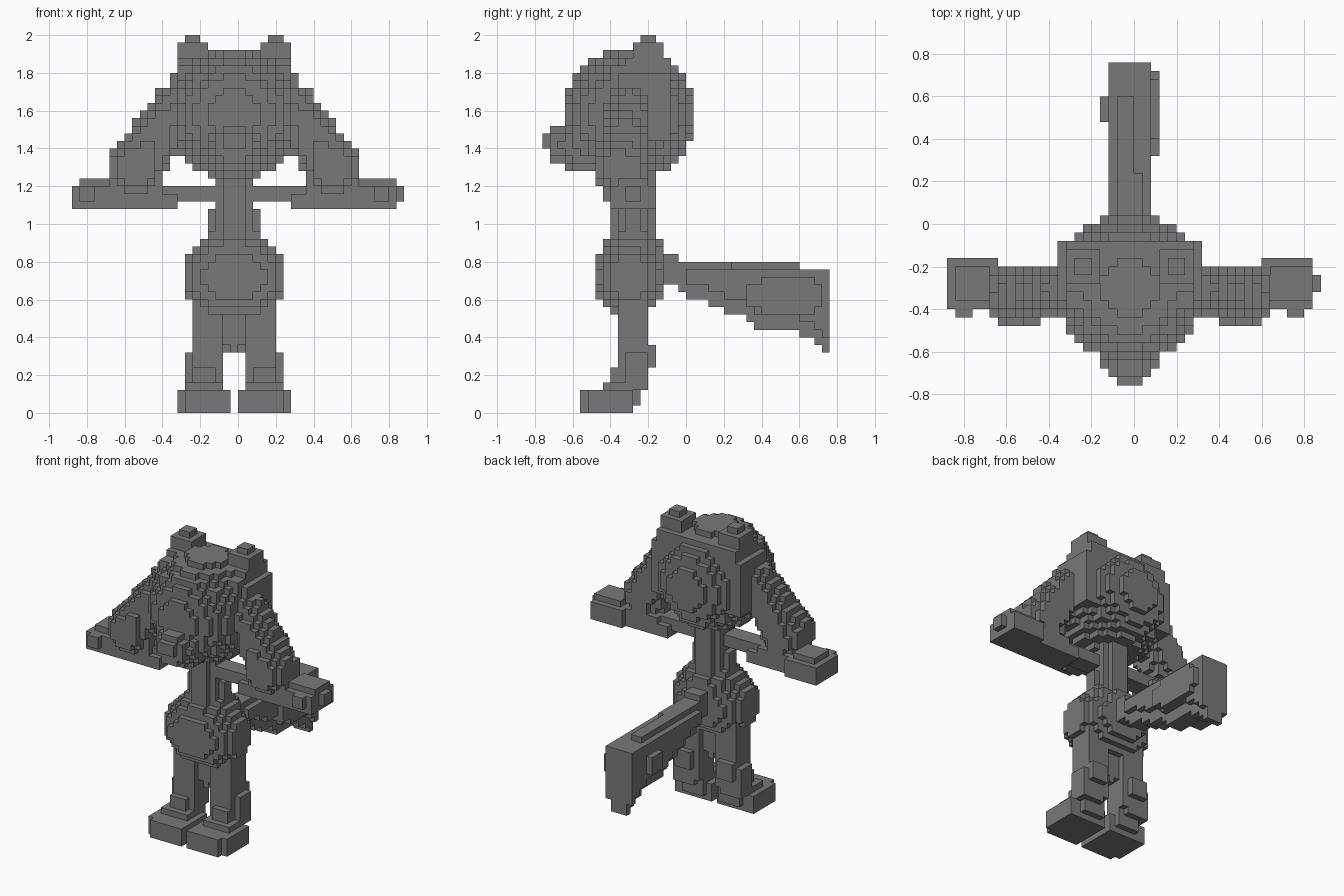
import bpy
import bmesh
from mathutils import Vector

if "Cube" in bpy.data.objects:
    bpy.data.objects.remove(bpy.data.objects["Cube"], do_unlink=True)

U = 0.04     # block edge
MID = -0.02  # mirror plane of the body

grey = bpy.data.materials.new("stone grey")
grey.use_nodes = True
grey.diffuse_color = (0.19, 0.19, 0.19, 1)
grey.node_tree.nodes["Principled BSDF"].inputs["Base Color"].default_value = (0.19, 0.19, 0.19, 1)

GRID = [(i, j, k) for i in range(-23, 23) for j in range(-20, 20) for k in range(50)]
owner = {}


# Solid tests: each returns a function telling whether a point is inside
def box(x0, x1, y0, y1, z0, z1):
    return lambda p: x0 < p.x < x1 and y0 < p.y < y1 and z0 < p.z < z1


def blob(centre, radii, power=2):
    return lambda p: sum(abs((p[a] - centre[a]) / radii[a]) ** power for a in range(3)) < 1


def limb(start, end, r0, r1):
    a, b = Vector(start), Vector(end)
    axis = b - a

    def inside(p):
        t = min(1, max(0, (p - a).dot(axis) / axis.length_squared))
        return (p - a - axis * t).length < r0 + (r1 - r0) * t
    return inside


def fill(name, *solids):
    """Claim every free block whose centre lies in one of the solids."""
    for c in GRID:
        if c not in owner:
            p = Vector([(v + 0.5) * U for v in c])
            if any(s(p) for s in solids):
                owner[c] = name


def fill_pair(name, *solids):
    """Solids are given for the right (-x) side and mirrored to the left."""
    def flip(s):
        return lambda p: s(Vector((2 * MID - p.x, p.y, p.z)))
    fill("right_" + name, *solids)
    fill("left_" + name, *[flip(s) for s in solids])


# Round head with a tapering snout
fill("head", blob((MID, -0.3, 1.58), (0.35, 0.35, 0.35)))
fill("snout", blob((MID, -0.54, 1.42), (0.17, 0.17, 0.15)),
     box(-0.12, 0.08, -0.72, -0.6, 1.36, 1.48),
     box(-0.08, 0.04, -0.72, -0.6, 1.32, 1.52),
     box(-0.08, 0.04, -0.76, -0.6, 1.4, 1.48))

# Pointed ears running down the sides of the head
fill_pair("ear",
          box(-0.28, -0.2, -0.24, -0.16, 1.9, 2.0),
          box(-0.32, -0.16, -0.28, -0.12, 1.8, 1.96),
          box(-0.32, -0.08, -0.32, -0.08, 1.76, 1.88),
          box(-0.32, -0.2, -0.4, -0.08, 1.72, 1.84),
          box(-0.36, -0.2, -0.36, -0.08, 1.6, 1.8),
          box(-0.36, -0.2, -0.24, -0.08, 1.44, 1.6))

# Hanging locks at the sides of the head
lock = limb((-0.33, -0.3, 1.64), (-0.54, -0.34, 1.3), 0.11, 0.15)
fill_pair("side_lock", lambda p: p.z > 1.16 and lock(p))

# Outstretched arms with broader sleeves and hands
fill_pair("arm", box(-0.4, MID, -0.36, -0.24, 1.12, 1.2),
          box(-0.68, -0.32, -0.4, -0.2, 1.08, 1.16),
          box(-0.68, -0.4, -0.4, -0.2, 1.16, 1.2))
fill_pair("hand", box(-0.88, -0.64, -0.4, -0.16, 1.08, 1.2),
          box(-0.84, -0.68, -0.36, -0.2, 1.2, 1.24),
          box(-0.84, -0.76, -0.44, -0.4, 1.12, 1.2))
fill("left_fingertip", box(0.84, 0.88, -0.32, -0.24, 1.12, 1.2),
     box(0.8, 0.84, -0.36, -0.2, 1.2, 1.24))

# Neck, chest and hips
fill("neck", box(-0.12, 0.08, -0.36, -0.2, 1.04, 1.32),
     box(-0.08, 0.04, -0.4, -0.16, 1.08, 1.28))
fill("chest", box(-0.16, 0.12, -0.32, -0.24, 0.84, 1.08),
     box(-0.12, 0.08, -0.36, -0.2, 0.84, 1.08),
     box(-0.08, 0.04, -0.4, -0.16, 0.84, 1.08),
     blob((MID, -0.28, 0.84), (0.2, 0.17, 0.14)))
fill("hips", blob((MID, -0.3, 0.72), (0.27, 0.19, 0.21), 2.3),
     box(-0.08, 0.04, -0.32, -0.24, 0.36, 0.56),
     box(-0.04, 0.0, -0.32, -0.24, 0.32, 0.4))

# Legs and feet
fill_pair("leg", box(-0.24, -0.08, -0.36, -0.2, 0.16, 0.6),
          box(-0.28, -0.12, -0.32, -0.2, 0.12, 0.32),
          box(-0.24, -0.12, -0.32, -0.16, 0.24, 0.36),
          box(-0.24, -0.12, -0.4, -0.2, 0.12, 0.24))
fill_pair("foot", box(-0.32, -0.08, -0.52, -0.28, 0, 0.12),
          box(-0.28, -0.04, -0.56, -0.28, 0, 0.12),
          box(-0.24, -0.08, -0.32, -0.24, 0.04, 0.12),
          box(-0.28, -0.08, -0.44, -0.24, 0.12, 0.16))


# Broad tail whose lower edge drops in steps towards the tip
def tail_bottom(y):
    if y < 0.36:
        return 0.61 - 0.4 * max(0, y - 0.04)
    return 0.44 if y < 0.6 else 0.42 - 0.65 * (y - 0.6)


def tail(p):
    if not 0 < p.y < 0.76:
        return False
    depth = p.z - tail_bottom(p.y)
    half = 0.05 if depth < 0.08 else 0.1
    return depth > 0 and p.z < 0.76 and abs(p.x - MID) < half


fill("tail", tail,
     box(-0.08, 0.04, -0.16, 0.0, 0.68, 0.8),
     box(-0.08, 0.04, -0.16, -0.04, 0.76, 0.84),
     box(-0.08, 0.04, -0.04, 0.24, 0.64, 0.8),
     box(-0.08, 0.0, 0.2, 0.6, 0.72, 0.8),
     box(0.08, 0.12, 0.32, 0.72, 0.56, 0.68),
     box(0.08, 0.12, 0.4, 0.68, 0.52, 0.72),
     box(-0.16, -0.12, 0.48, 0.6, 0.56, 0.68))


# Turn each part into a mesh of its exposed block faces
def build(name):
    bm = bmesh.new()
    corners = {}

    def vert(key):
        if key not in corners:
            corners[key] = bm.verts.new([v * U for v in key])
        return corners[key]

    for c in [c for c, n in owner.items() if n == name]:
        for axis in range(3):
            u, v = (axis + 1) % 3, (axis + 2) % 3
            for side in (0, 1):
                near = list(c)
                near[axis] += 2 * side - 1
                if tuple(near) in owner:
                    continue
                ring = []
                for du, dv in ((0, 0), (1, 0), (1, 1), (0, 1)):
                    k = list(c)
                    k[axis] += side
                    k[u] += du
                    k[v] += dv
                    ring.append(vert(tuple(k)))
                bm.faces.new(ring if side else ring[::-1])
    mesh = bpy.data.meshes.new(name)
    bm.to_mesh(mesh)
    bm.free()
    mesh.materials.append(grey)
    bpy.context.collection.objects.link(bpy.data.objects.new(name, mesh))


for part in sorted(set(owner.values())):
    build(part)
